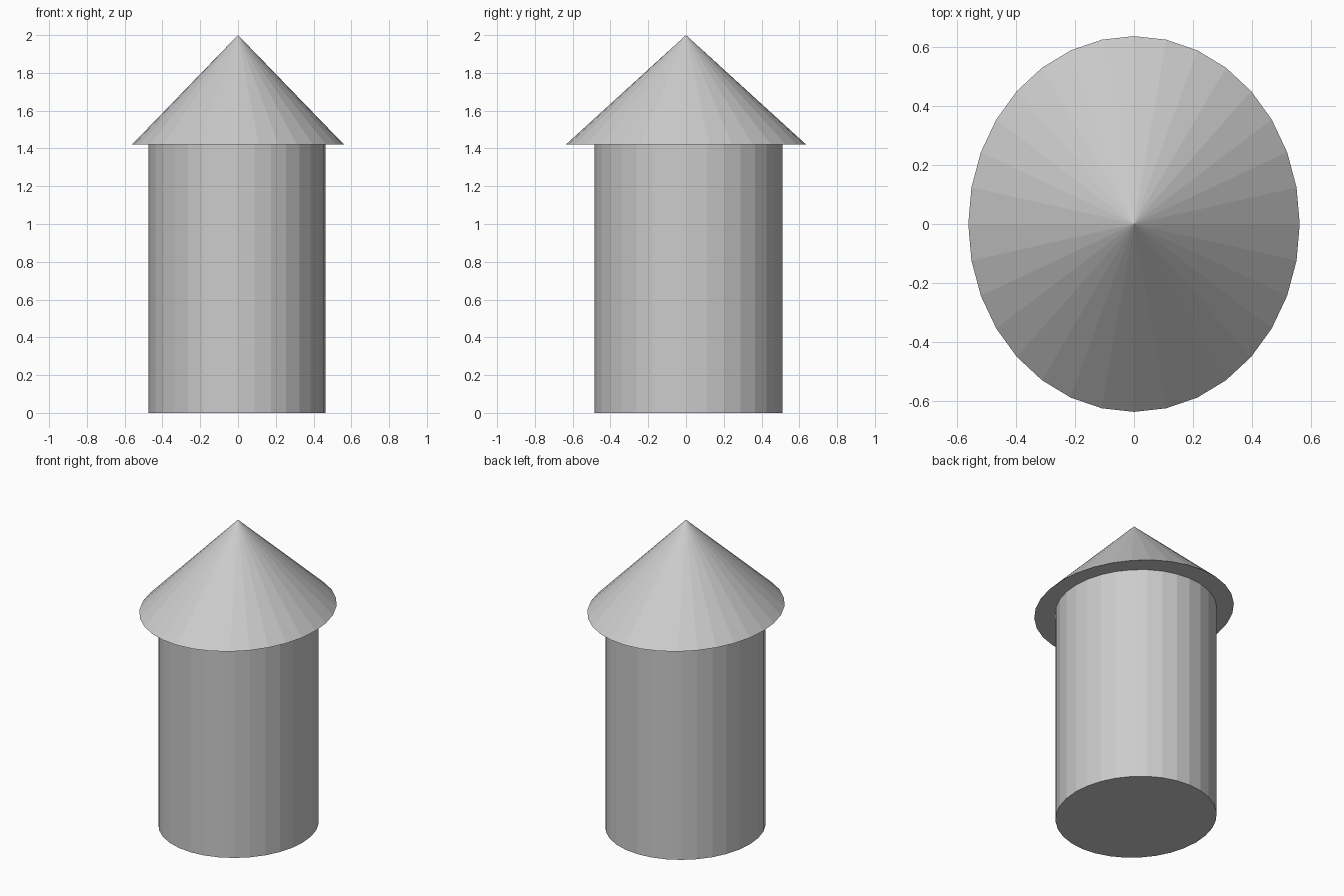
import bpy

if "Cube" in bpy.data.objects:
    bpy.data.objects.remove(bpy.data.objects["Cube"])

SIDES = 32
EAVES = 1.42   # height where the roof meets the body
TOP = 2.0


def add_part(name, r_bottom, r_top, z0, z1, centre, scale):
    """Flat-shaded, capped elliptical cone or cylinder between z0 and z1."""
    bpy.ops.mesh.primitive_cone_add(
        vertices=SIDES, radius1=r_bottom, radius2=r_top, depth=z1 - z0,
        location=(centre[0], centre[1], (z0 + z1) / 2))
    obj = bpy.context.object
    obj.name = name
    obj.scale = (scale[0], scale[1], 1)
    bpy.ops.object.transform_apply(location=False, rotation=False, scale=True)
    return obj


# Round body, slightly off centre under the roof
add_part("body", 1, 1, 0, EAVES, (-0.005, 0.013), (0.468, 0.497))

# Overhanging conical roof
add_part("roof", 1, 0, EAVES, TOP, (0, 0), (0.562, 0.637))
